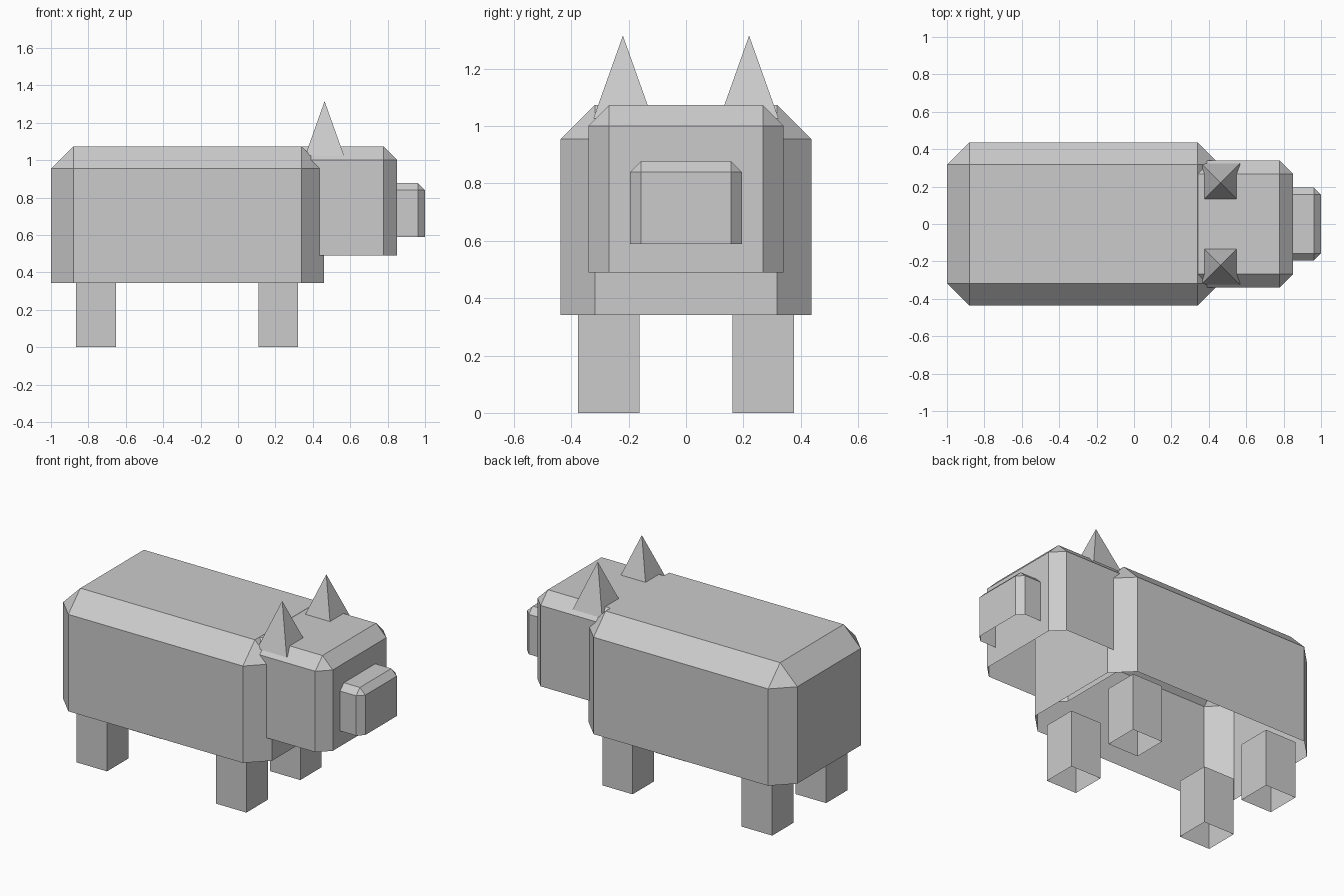
import bpy, bmesh, math
from mathutils import Vector

if "Cube" in bpy.data.objects:
    bpy.data.objects.remove(bpy.data.objects["Cube"])

grey = bpy.data.materials.new("grey")
grey.diffuse_color = (0.6, 0.6, 0.6, 1)
grey.use_nodes = True
grey.node_tree.nodes["Principled BSDF"].inputs["Base Color"].default_value = grey.diffuse_color


def finish(name, bm):
    """Turn a bmesh into a named, flat grey object."""
    me = bpy.data.meshes.new(name)
    bm.to_mesh(me)
    bm.free()
    me.materials.append(grey)
    ob = bpy.data.objects.new(name, me)
    bpy.context.collection.objects.link(ob)
    return ob


def block(name, lo, hi, bevel=0.0):
    """Box with an open underside; top and upright edges are chamfered."""
    bm = bmesh.new()
    bmesh.ops.create_cube(bm, size=1)
    lo, hi = Vector(lo), Vector(hi)
    for v in bm.verts:
        v.co = (lo + hi) / 2 + v.co * (hi - lo)
    if bevel:
        edges = [e for e in bm.edges
                 if max(v.co.z for v in e.verts) > hi.z - 1e-4]
        bmesh.ops.bevel(bm, geom=edges, offset=bevel, offset_type='OFFSET',
                        segments=1, profile=0.5, affect='EDGES')
    bm.normal_update()
    under = [f for f in bm.faces if f.normal.z < -0.9]
    bmesh.ops.delete(bm, geom=under, context='FACES')
    return finish(name, bm)


def spike(name, x, y, z, half, height):
    """Four-sided pyramid, open underneath."""
    bm = bmesh.new()
    bmesh.ops.create_cone(bm, cap_ends=False, segments=4,
                          radius1=half * math.sqrt(2), radius2=0, depth=height)
    bmesh.ops.remove_doubles(bm, verts=bm.verts, dist=1e-5)
    # align the square base with the axes whatever the starting angle
    base = [v for v in bm.verts if v.co.z < 0]
    a = math.atan2(base[0].co.y, base[0].co.x)
    turn = math.pi / 4 - a
    c, s = math.cos(turn), math.sin(turn)
    for v in bm.verts:
        px, py = v.co.x, v.co.y
        v.co = (x + c * px - s * py, y + s * px + c * py,
                z + height / 2 + v.co.z)
    return finish(name, bm)


# Trunk, head and snout
block("body", (-1.0, -0.437, 0.342), (0.46, 0.437, 1.074), 0.12)
block("head", (0.26, -0.34, 0.49), (0.85, 0.34, 1.073), 0.072)
block("snout", (0.80, -0.195, 0.588), (1.0, 0.195, 0.878), 0.038)

# Legs and ears, mirrored left and right
for side, sy in (("right", -1), ("left", 1)):
    y0, y1 = sorted((sy * 0.162, sy * 0.376))
    block("front_leg_" + side, (0.11, y0, 0), (0.322, y1, 0.36))
    block("hind_leg_" + side, (-0.866, y0, 0), (-0.652, y1, 0.36))
    spike("ear_" + side, 0.463, sy * 0.22, 1.026, 0.103, 0.289)
